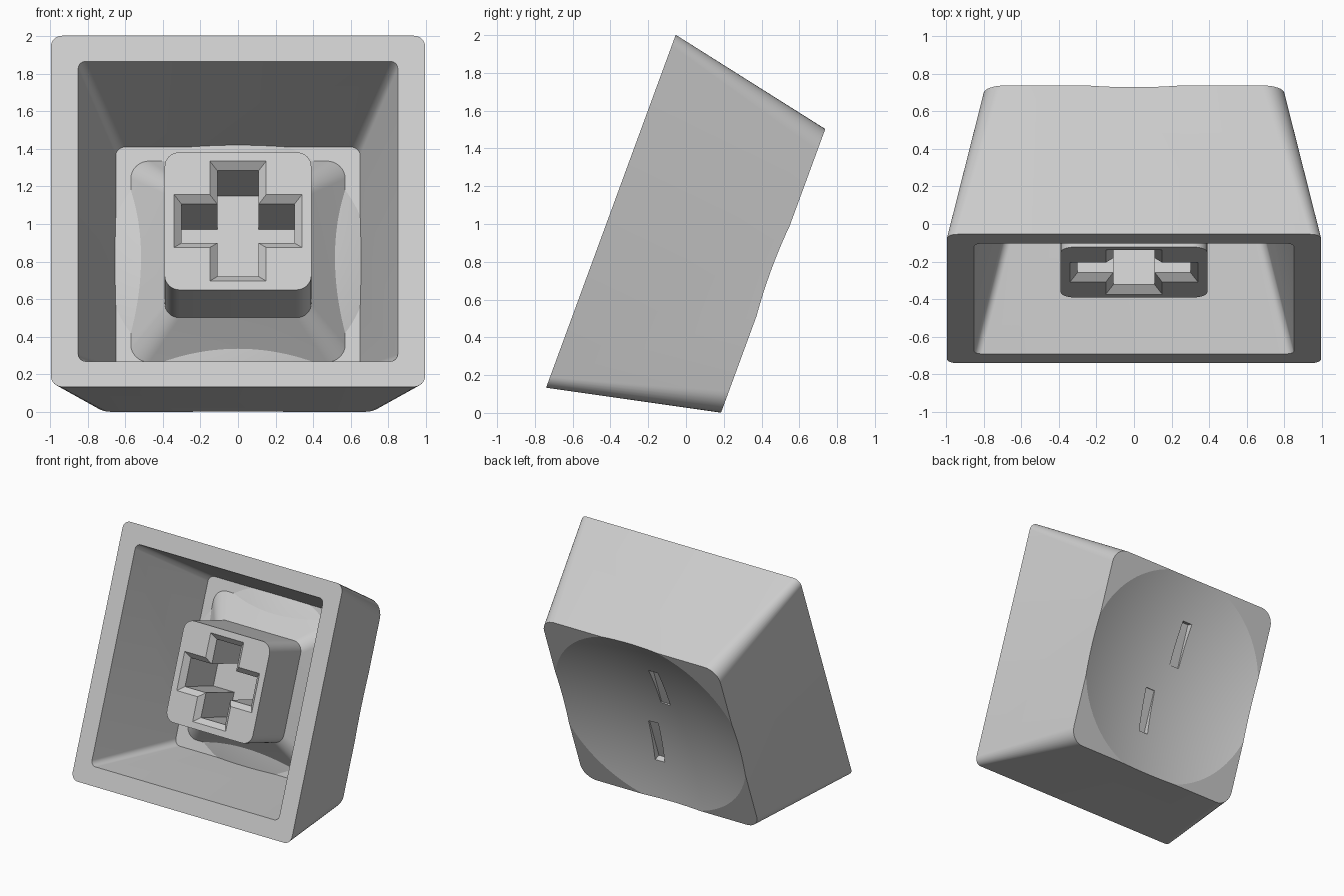
import bpy, bmesh, math
from mathutils import Matrix, Vector

if "Cube" in bpy.data.objects:
    bpy.data.objects.remove(bpy.data.objects["Cube"], do_unlink=True)

HEIGHT, CEILING, POST_END = 0.915, 0.776, 0.58

grey = bpy.data.materials.new("light grey plastic")
grey.use_nodes = True
grey.diffuse_color = (0.6, 0.6, 0.6, 1)
grey.node_tree.nodes["Principled BSDF"].inputs["Base Color"].default_value = (0.6, 0.6, 0.6, 1)


def loft(name, rings):
    """Closed solid through rings that share one point count."""
    bm = bmesh.new()
    loops = [[bm.verts.new(p) for p in ring] for ring in rings]
    count = len(loops[0])
    for a, b in zip(loops, loops[1:]):
        for i in range(count):
            j = (i + 1) % count
            bm.faces.new((a[i], a[j], b[j], b[i]))
    bm.faces.new(loops[0][::-1])
    bm.faces.new(loops[-1])
    bmesh.ops.recalc_face_normals(bm, faces=bm.faces[:])
    mesh = bpy.data.meshes.new(name)
    bm.to_mesh(mesh)
    bm.free()
    obj = bpy.data.objects.new(name, mesh)
    bpy.context.collection.objects.link(obj)
    mesh.materials.append(grey)
    return obj


def rounded_square(half, radius, depth, steps=8):
    points = []
    for corner in range(4):
        mid = math.radians(45 + 90 * corner)
        reach = (half - radius) * math.sqrt(2)
        for k in range(steps + 1):
            a = math.radians(90 * corner + 90 * k / steps)
            points.append((reach * math.cos(mid) + radius * math.cos(a),
                           reach * math.sin(mid) + radius * math.sin(a), depth))
    return points


def cross(arm, length, depth):
    quarter = [(length, -arm), (length, arm), (arm, arm)]
    return [Matrix.Rotation(math.pi / 2 * k, 3, 'Z') @ Vector((x, y, depth))
            for k in range(4) for x, y in quarter]


def bowl(name, radius, sag, plane, rings=20, segments=72):
    """Shallow round lens that sinks below a plane and closes above it."""
    def circle(r, depth):
        return [(r * math.cos(math.tau * i / segments),
                 r * math.sin(math.tau * i / segments), depth) for i in range(segments)]
    levels = []
    for k in range(1, rings + 5):
        t = (k - 0.5) / rings
        levels.append(circle(radius * t, plane - sag * (1 - t * t)))
    levels.append(circle(radius * t, plane + 0.4))
    return loft(name, levels)


def cut(target, cutter):
    mod = target.modifiers.new("cut", 'BOOLEAN')
    mod.operation = 'DIFFERENCE'
    mod.solver = 'EXACT'
    mod.object = cutter
    bpy.ops.object.select_all(action='DESELECT')
    bpy.context.view_layer.objects.active = target
    target.select_set(True)
    bpy.ops.object.modifier_apply(modifier=mod.name)
    bpy.data.objects.remove(cutter, do_unlink=True)


# Tapered shell with a dished top
shell = loft("shell", [rounded_square(0.995, 0.06, 0), rounded_square(0.8, 0.12, HEIGHT)])
cut(shell, bowl("dish_cutter", 0.84, 0.13, HEIGHT))

# Hollow inside, its ceiling bulging to follow the dish
cavity = loft("cavity_cutter", [rounded_square(0.863, 0.04, -0.05),
                                rounded_square(0.65, 0.05, CEILING)])
cut(cavity, bowl("bulge_cutter", 0.70, 0.13, CEILING))
cut(shell, cavity)

# Two narrow slots sunk into the dish
for side in (1, -1):
    slot = loft("slot_cutter", [
        [(side * 0.085 + x, side * 0.3 + y, depth)
         for x, y in ((-0.043, -0.18), (0.043, -0.18), (0.043, 0.18), (-0.043, 0.18))]
        for depth in (0.68, 1.0)])
    cut(shell, slot)

# Stem post flaring into the ceiling, with a chamfered cross socket
stem = loft("stem", [rounded_square(0.39, 0.08, 0.15), rounded_square(0.39, 0.08, POST_END),
                     rounded_square(0.573, 0.1, 0.779)])
cut(stem, loft("socket_cutter", [cross(0.16, 0.35, 0.14), cross(0.11, 0.30, 0.19),
                                 cross(0.11, 0.30, POST_END)]))

# Tip the part onto its back edge, open side to the front
tilt = math.atan2(0.345, 0.939)
c, s = math.cos(tilt), math.sin(tilt)
place = Matrix(((-1, 0, 0, 0), (0, s, c, -0.3975), (0, c, -s, 1.0675), (0, 0, 0, 1)))
for obj in (shell, stem):
    obj.data.transform(place)
    bpy.ops.object.select_all(action='DESELECT')
    bpy.context.view_layer.objects.active = obj
    obj.select_set(True)
    bpy.ops.object.shade_smooth_by_angle(angle=math.radians(15))
